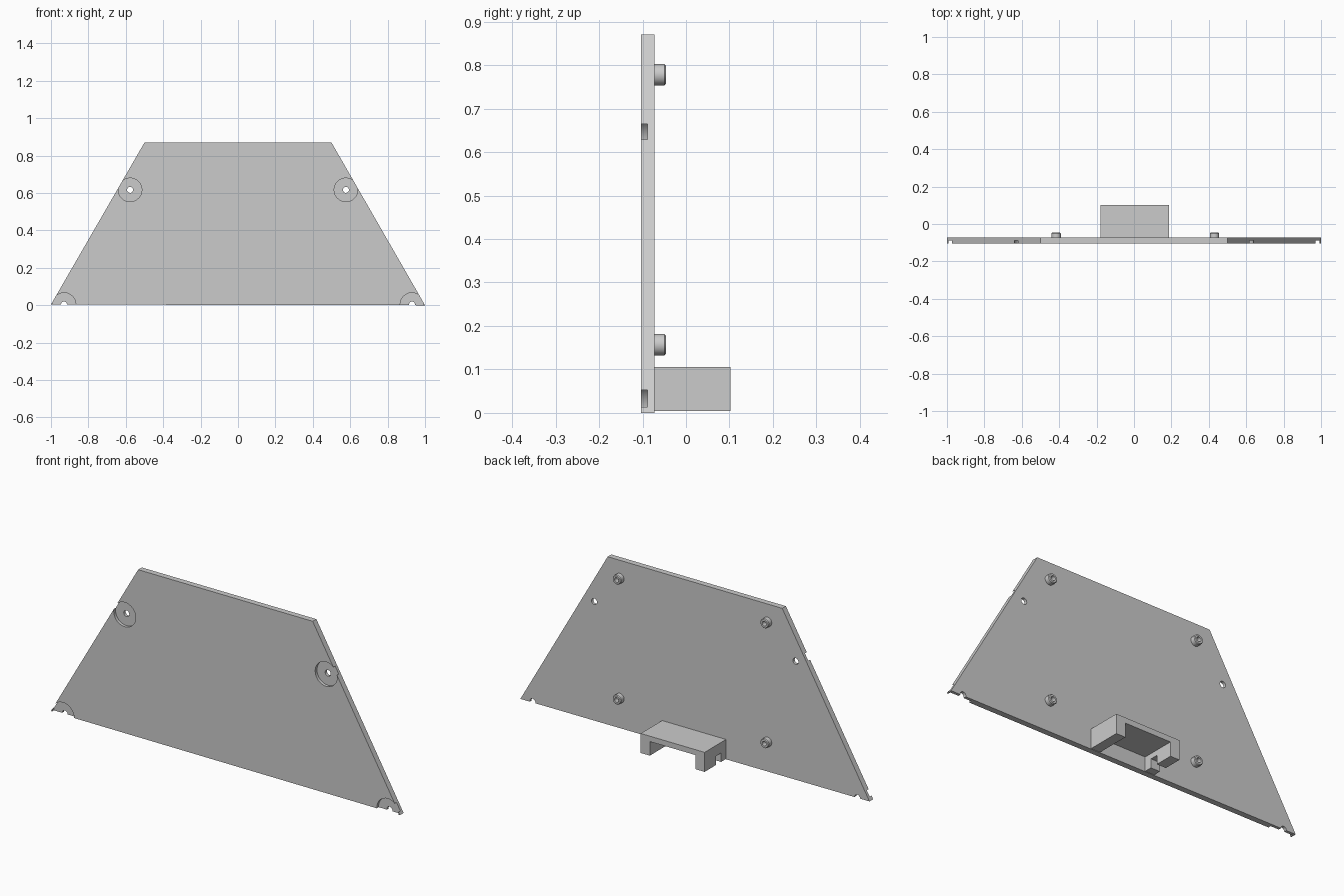
import bpy
import bmesh
import math
from mathutils import Matrix

cube = bpy.data.objects.get("Cube")
if cube:
    bpy.data.objects.remove(cube, do_unlink=True)

grey = bpy.data.materials.new("light grey")
grey.use_nodes = True
grey.diffuse_color = (0.6, 0.6, 0.6, 1)
grey.node_tree.nodes["Principled BSDF"].inputs["Base Color"].default_value = (0.6, 0.6, 0.6, 1)

FRONT, BACK = -0.103, -0.073


def finish(bm, name):
    bmesh.ops.recalc_face_normals(bm, faces=bm.faces)
    mesh = bpy.data.meshes.new(name)
    bm.to_mesh(mesh)
    bm.free()
    mesh.materials.append(grey)
    obj = bpy.data.objects.new(name, mesh)
    bpy.context.collection.objects.link(obj)
    return obj


def extrude_xz(name, outline, y0, y1):
    """Extrude an outline drawn in x and z along y."""
    bm = bmesh.new()
    face = bm.faces.new([bm.verts.new((x, y0, z)) for x, z in outline])
    moved = bmesh.ops.extrude_face_region(bm, geom=[face])["geom"]
    verts = [v for v in moved if isinstance(v, bmesh.types.BMVert)]
    bmesh.ops.translate(bm, verts=verts, vec=(0, y1 - y0, 0))
    return finish(bm, name)


def disc(name, x, z, radius, y0, y1, sides=32):
    """Cylinder lying along y."""
    ring = [(x + radius * math.cos(math.tau * i / sides),
             z + radius * math.sin(math.tau * i / sides)) for i in range(sides)]
    return extrude_xz(name, ring, y0, y1)


def activate(obj):
    bpy.ops.object.select_all(action="DESELECT")
    obj.select_set(True)
    bpy.context.view_layer.objects.active = obj


def cut(obj, cutter):
    cutter.hide_render = True
    activate(obj)
    mod = obj.modifiers.new("cut", "BOOLEAN")
    mod.operation = "DIFFERENCE"
    mod.solver = "EXACT"
    mod.object = cutter
    bpy.ops.object.modifier_apply(modifier=mod.name)
    bpy.data.objects.remove(cutter, do_unlink=True)


def smooth(obj):
    activate(obj)
    bpy.ops.object.shade_smooth_by_angle(angle=math.radians(35))


# Trapezoid panel with round recesses and screw holes
panel = extrude_xz("panel", [(-1, 0.004), (1, 0), (0.5, 0.87), (-0.5, 0.87)], FRONT, BACK)
for side in (-1, 1):
    for x, z in ((0.577, 0.617), (0.93, 0.004)):
        cut(panel, disc("recess_cutter", side * x, z, 0.063, FRONT - 0.05, FRONT + 0.015))
        cut(panel, disc("hole_cutter", side * x, z, 0.016, FRONT - 0.05, BACK + 0.05, 20))
smooth(panel)


# Hollow standoffs on the back, turned from a profile
def standoff(name, x, z):
    tip = BACK + 0.027
    profile = [(0.0245, BACK), (0.0245, tip - 0.004), (0.021, tip),
               (0.012, tip), (0.012, BACK + 0.002), (0.0, BACK + 0.002)]
    bm = bmesh.new()
    verts = [bm.verts.new((r, y, 0)) for r, y in profile]
    edges = [bm.edges.new(pair) for pair in zip(verts, verts[1:])]
    bmesh.ops.spin(bm, geom=verts + edges, cent=(0, 0, 0), axis=(0, 1, 0),
                   angle=math.tau, steps=28)
    bmesh.ops.remove_doubles(bm, verts=bm.verts, dist=0.0001)
    bmesh.ops.transform(bm, matrix=Matrix.Translation((x, 0, z)), verts=bm.verts)
    smooth(finish(bm, name))


for side, x in (("right", -0.416), ("left", 0.43)):
    for level, z in (("lower", 0.157), ("upper", 0.778)):
        standoff(f"{level}_{side}_standoff", x, z)

# Bridge-shaped bracket at the bottom, open below and behind
X0, X1, Z0, Z1 = -0.178, 0.188, 0.004, 0.105
LEG, SLAB = 0.052, 0.028
bracket = extrude_xz("bracket", [
    (X0, Z0), (X0 + LEG, Z0), (X0 + LEG, Z1 - SLAB), (X1 - LEG, Z1 - SLAB),
    (X1 - LEG, Z0), (X1, Z0), (X1, Z1), (X0, Z1)], BACK, 0.102)

# Cable notch through one bracket leg
notch = extrude_xz("notch_cutter", [
    (X0 - 0.05, -0.05), (X0 + LEG + 0.03, -0.05),
    (X0 + LEG + 0.03, 0.05), (X0 - 0.05, 0.05)], -0.033, 0.008)
cut(bracket, notch)
